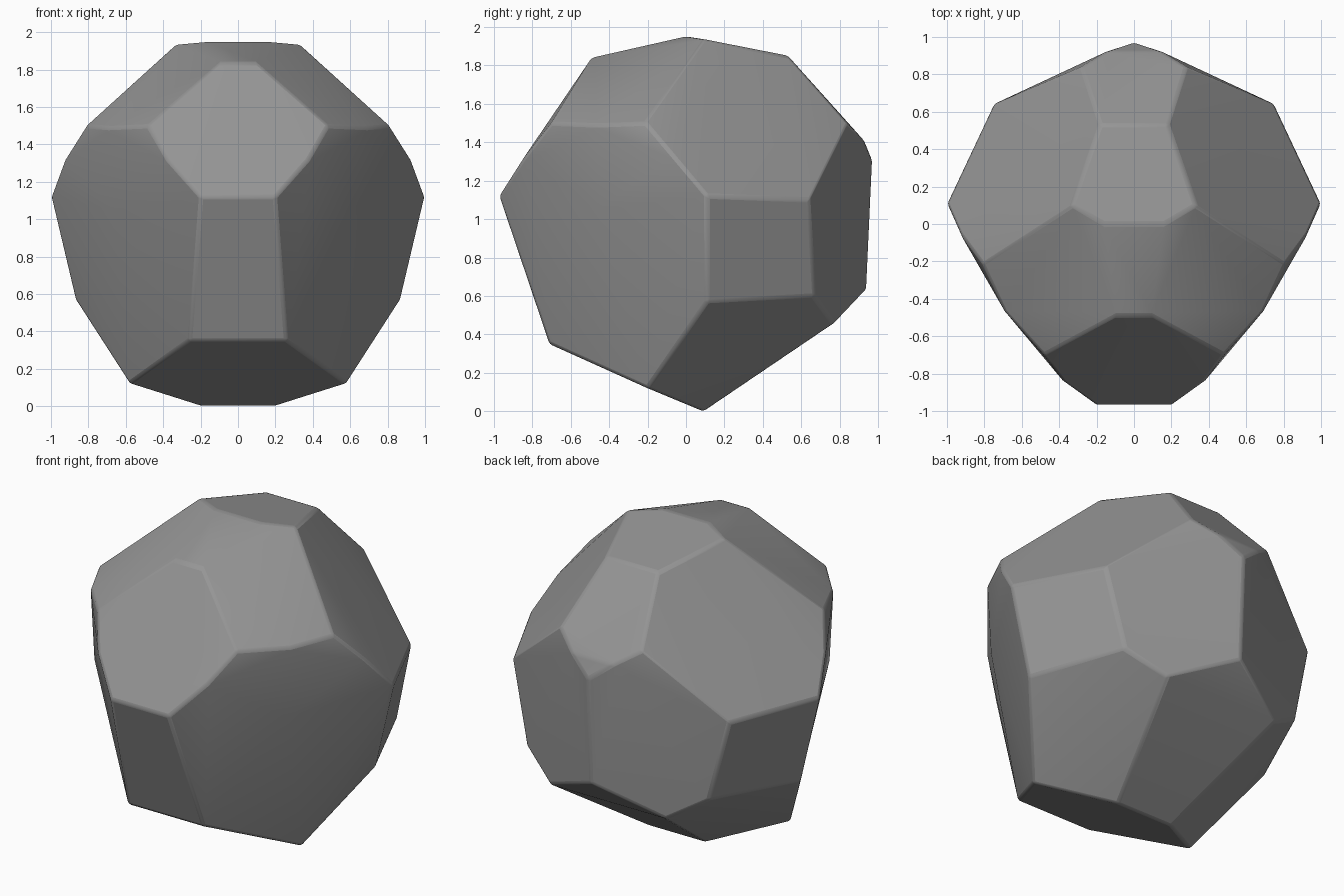
import bpy, bmesh, math

if "Cube" in bpy.data.objects:
    bpy.data.objects.remove(bpy.data.objects["Cube"])

# corners of the right half (x >= 0), mirrored to the left
corners = [
    # top ridge and front upper facet
    (0.16, 0.0, 1.95), (0.33, 0.10, 1.935), (0.18, 0.53, 1.85),
    (0.09, -0.49, 1.84), (0.48, -0.70, 1.50), (0.20, -0.97, 1.12),
    # side facets
    (0.81, -0.21, 1.50), (1.00, 0.11, 1.12), (0.75, 0.64, 1.10),
    (0.87, 0.11, 0.57), (0.63, 0.67, 0.60),
    # gentle bulge of the large front side facets
    (0.69, -0.47, 1.49), (0.37, -0.85, 1.31), (0.93, -0.05, 1.31), (0.67, -0.46, 1.05),
    # back facets
    (0.28, 0.84, 1.50), (0.14, 0.925, 1.41), (0.0, 0.97, 1.30),
    (0.0, 0.94, 0.64), (0.40, 0.77, 0.46),
    # underside
    (0.26, -0.71, 0.35), (0.58, -0.20, 0.12), (0.20, 0.09, 0.0), (0.0, 0.50, 0.27),
]

# faceted stone: hull of the corners
bm = bmesh.new()
for x, y, z in corners:
    for s in ((1, -1) if x > 0 else (1,)):
        bm.verts.new((s * x, y, z))
bmesh.ops.convex_hull(bm, input=bm.verts[:])
bmesh.ops.dissolve_limit(bm, angle_limit=math.radians(3),
                         verts=bm.verts[:], edges=bm.edges[:])
bmesh.ops.recalc_face_normals(bm, faces=bm.faces[:])
mesh = bpy.data.meshes.new("faceted_stone")
bm.to_mesh(mesh)
bm.free()
stone = bpy.data.objects.new("faceted_stone", mesh)
bpy.context.collection.objects.link(stone)

# dark grey stone colour
mat = bpy.data.materials.new("dark_grey")
mat.diffuse_color = (0.3, 0.3, 0.3, 1)
mat.use_nodes = True
mat.node_tree.nodes["Principled BSDF"].inputs["Base Color"].default_value = mat.diffuse_color
mesh.materials.append(mat)

# slightly softened edges
bevel = stone.modifiers.new("soft_edges", 'BEVEL')
bevel.width = 0.015
bevel.segments = 2
bevel.limit_method = 'ANGLE'
bevel.angle_limit = math.radians(18)

bpy.context.view_layer.objects.active = stone
stone.select_set(True)
bpy.ops.object.shade_smooth_by_angle(angle=math.radians(22))
